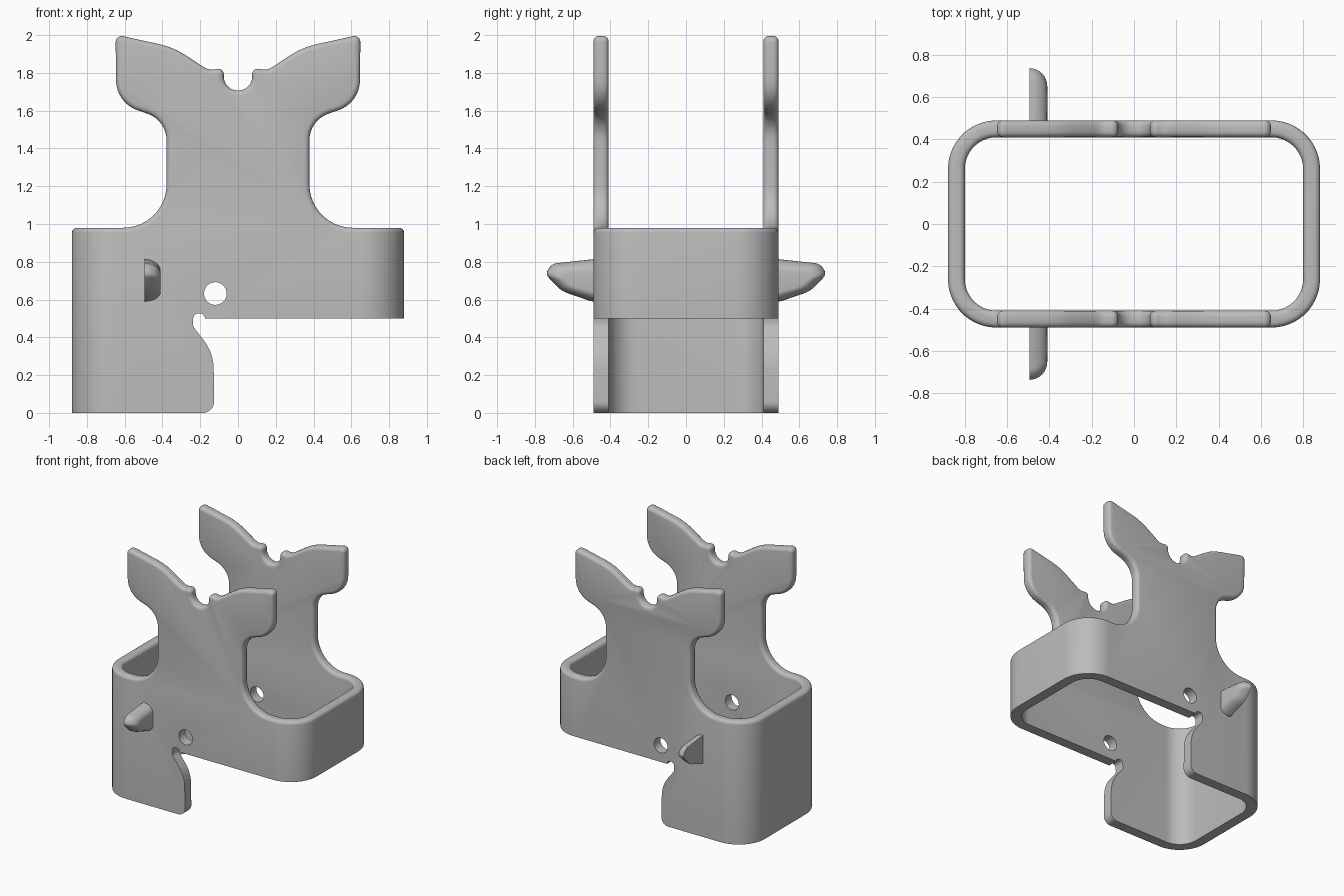
import bpy, bmesh, math
from mathutils import Vector

cube = bpy.data.objects.get("Cube")
if cube:
    bpy.data.objects.remove(cube)

grey = bpy.data.materials.new("plain grey")
grey.use_nodes = True
COLOUR = (0.5, 0.5, 0.5, 1)
grey.diffuse_color = COLOUR
grey.node_tree.nodes["Principled BSDF"].inputs["Base Color"].default_value = COLOUR


def rounded(corners):
    """Polygon from (x, y, radius) corners, each rounded by a tangent arc."""
    points = []
    for i, (x, y, r) in enumerate(corners):
        p = Vector((x, y))
        if r == 0:
            points.append(p)
            continue
        a = (Vector(corners[i - 1][:2]) - p).normalized()
        b = (Vector(corners[(i + 1) % len(corners)][:2]) - p).normalized()
        half = a.angle(b) / 2
        centre = p + (a + b).normalized() * r / math.sin(half)
        start = p + a * r / math.tan(half) - centre
        sweep = start.angle_signed(p + b * r / math.tan(half) - centre)
        steps = max(3, math.ceil(abs(sweep) / math.radians(9)))
        for k in range(steps + 1):
            t = -sweep * k / steps
            c, s = math.cos(t), math.sin(t)
            points.append(centre + Vector((start.x * c - start.y * s, start.x * s + start.y * c)))
    return points


def loft(name, rings, capped=True):
    """Mesh from stacked rings of points; uncapped rings close into a loop."""
    bm = bmesh.new()
    rows = [[bm.verts.new(p) for p in ring] for ring in rings]
    n = len(rows[0])
    pairs = list(zip(rows, rows[1:])) + ([] if capped else [(rows[-1], rows[0])])
    for low, high in pairs:
        for i in range(n):
            j = (i + 1) % n
            bm.faces.new((low[i], low[j], high[j], high[i]))
    if capped:
        bm.faces.new(rows[0])
        bm.faces.new(rows[-1])
    bmesh.ops.recalc_face_normals(bm, faces=bm.faces)
    mesh = bpy.data.meshes.new(name)
    bm.to_mesh(mesh)
    bm.free()
    obj = bpy.data.objects.new(name, mesh)
    bpy.context.collection.objects.link(obj)
    mesh.materials.append(grey)
    return obj


def prism(name, outline):
    """Extrude an x-z outline right through the body along y."""
    return loft(name, [[(p.x, y, p.y) for p in outline] for y in (-1, 1)])


def cut(obj, cutter, operation):
    mod = obj.modifiers.new("cut", 'BOOLEAN')
    mod.object, mod.operation, mod.solver = cutter, operation, 'EXACT'
    bpy.context.view_layer.objects.active = obj
    bpy.ops.object.modifier_apply(modifier=mod.name)
    bpy.data.objects.remove(cutter)


def smooth(obj, degrees):
    bpy.ops.object.select_all(action='DESELECT')
    obj.select_set(True)
    bpy.context.view_layer.objects.active = obj
    bpy.ops.object.shade_smooth_by_angle(angle=math.radians(degrees))


def rectangle(hx, hy, r):
    return rounded([(hx, hy, r), (-hx, hy, r), (-hx, -hy, r), (hx, -hy, r)])


# Tall rounded-rectangle wall
outer, inner = rectangle(0.88, 0.49, 0.23), rectangle(0.80, 0.41, 0.15)
body = loft("frame_body", [[(p.x, p.y, z) for p in ring] for ring, z in
            ((outer, -0.1), (outer, 2.1), (inner, 2.1), (inner, -0.1))], capped=False)

# Winged upper edge, mirrored, and the hooked lower edge
wing = [(0.075, 1.707, 0.073), (0.075, 1.832, 0.03), (0.15, 1.81, 0.08),
        (0.34, 1.935, 0.4), (0.648, 2.003, 0.032), (0.645, 1.64, 0.17),
        (0.378, 1.55, 0.15), (0.378, 0.98, 0.23), (1, 0.98, 0)]
lower = [(1, 0.5, 0), (-0.175, 0.5, 0), (-0.175, 0.527, 0.028), (-0.235, 0.527, 0.028),
         (-0.24, 0.46, 0.04), (-0.13, 0.32, 0.25), (-0.125, 0, 0.06), (-1, 0, 0)]
outline = wing + lower + [(-x, z, r) for x, z, r in reversed(wing)]
cut(body, prism("silhouette_cutter", rounded(outline)), 'INTERSECT')

# Round pin hole through both walls
hole = [Vector((-0.12 + 0.06 * math.cos(a), 0.632 + 0.06 * math.sin(a)))
        for a in (math.tau * i / 40 for i in range(40))]
cut(body, prism("hole_cutter", hole), 'DIFFERENCE')

# Rounded rim along the upper edges only
bm = bmesh.new()
bm.from_mesh(body.data)
bmesh.ops.remove_doubles(bm, verts=bm.verts, dist=0.0005)
rim = [e for e in bm.edges if len(e.link_faces) == 2 and min(v.co.z for v in e.verts) > 0.95
       and e.calc_face_angle() > math.radians(60)]
bmesh.ops.bevel(bm, geom=rim, offset=0.027, segments=4, profile=0.5,
                affect='EDGES', clamp_overlap=False)
bm.to_mesh(body.data)
bm.free()
smooth(body, 35)

# Side pegs: flat on one face, domed on the other
peg = rounded([(0.43, 0.59, 0), (0.50, 0.59, 0.1), (0.66, 0.645, 0.15), (0.745, 0.735, 0.03),
               (0.71, 0.79, 0.06), (0.43, 0.82, 0)])
for name, side in (("front_peg", -1), ("back_peg", 1)):
    layers = []
    for k in range(9):
        t = math.pi / 2 * k / 8
        shrink = 1 - math.cos(t)
        x = -0.495 + 0.085 * math.sin(t)
        layers.append([(x, side * (0.43 + (p.x - 0.43) * (1 - 0.28 * shrink)),
                        0.69 + (p.y - 0.69) * (1 - 0.5 * shrink)) for p in peg])
    smooth(loft(name, layers), 40)
